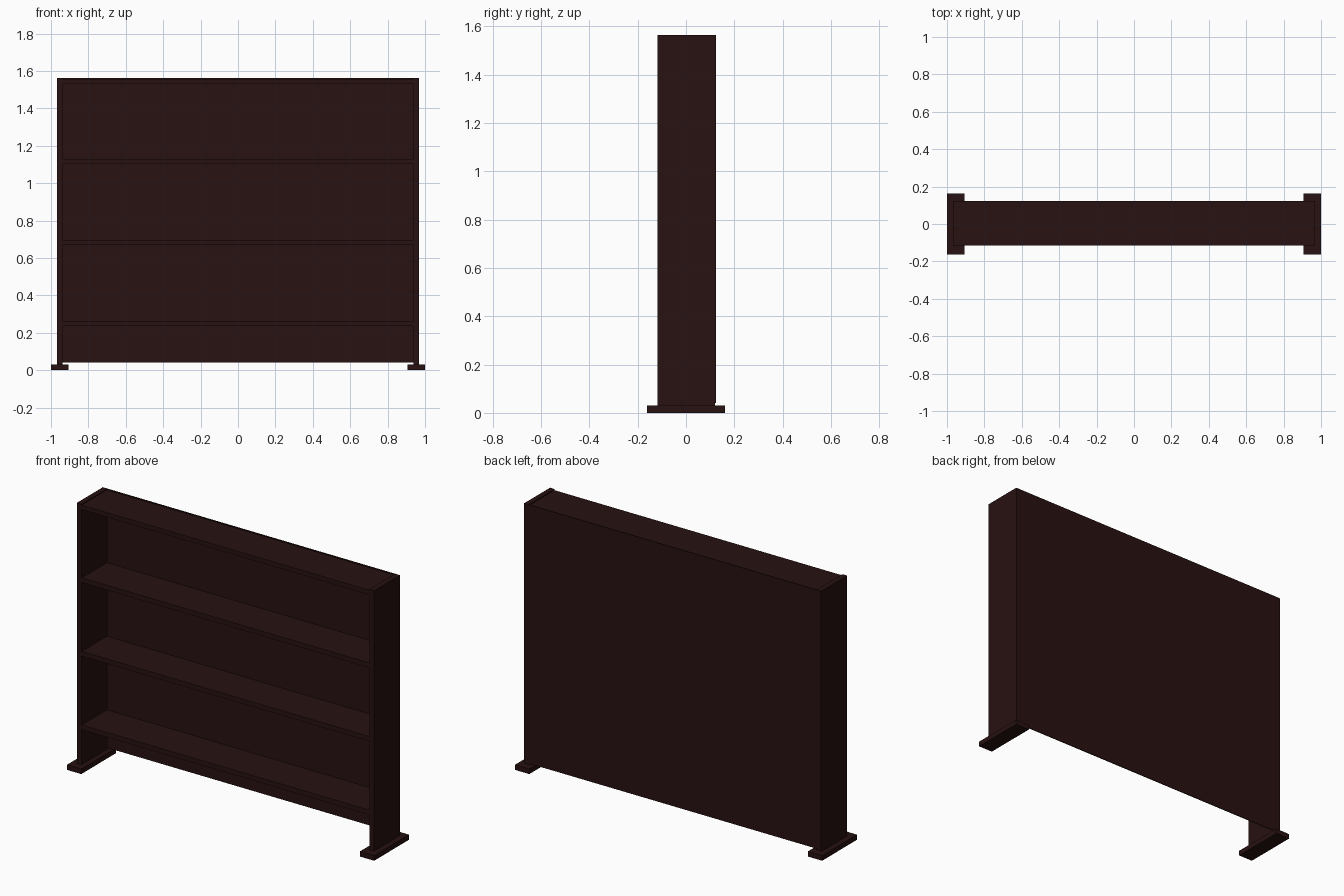
import bpy

if "Cube" in bpy.data.objects:
    bpy.data.objects.remove(bpy.data.objects["Cube"])

wood = bpy.data.materials.new("dark mahogany")
wood.diffuse_color = (0.021, 0.0055, 0.0055, 1)
wood.use_nodes = True
wood.node_tree.nodes["Principled BSDF"].inputs["Base Color"].default_value = wood.diffuse_color


def box(name, x, y, z):
    """Box from (min, max) ranges on each axis."""
    size = [r[1] - r[0] for r in (x, y, z)]
    mid = [(r[0] + r[1]) / 2 for r in (x, y, z)]
    bpy.ops.mesh.primitive_cube_add(size=1, location=mid)
    ob = bpy.context.object
    ob.name = name
    ob.scale = size
    bpy.ops.object.transform_apply(location=False, rotation=False, scale=True)
    ob.data.materials.append(wood)
    return ob


FRONT, BACK, TOP = -0.117, 0.119, 1.563

# side panels and their wide feet
for side, s in (("left", -1), ("right", 1)):
    box(side + "_panel", sorted((s * 0.937, s * 0.967)), (FRONT, BACK), (0.03, TOP))
    box(side + "_foot", sorted((s * 0.907, s)), (-0.162, 0.162), (0, 0.03))

# thin back sheet covering the full width
box("back_panel", (-0.967, 0.967), (BACK, 0.124), (0.04, TOP))

# three shelves, evenly spaced, and the slightly recessed top board
for i in range(3):
    z = 0.235 + 0.433 * i
    box("shelf_%d" % (i + 1), (-0.937, 0.937), (FRONT + 0.002, BACK), (z, z + 0.028))
box("top_board", (-0.937, 0.937), (FRONT + 0.002, BACK), (1.53, 1.557))
